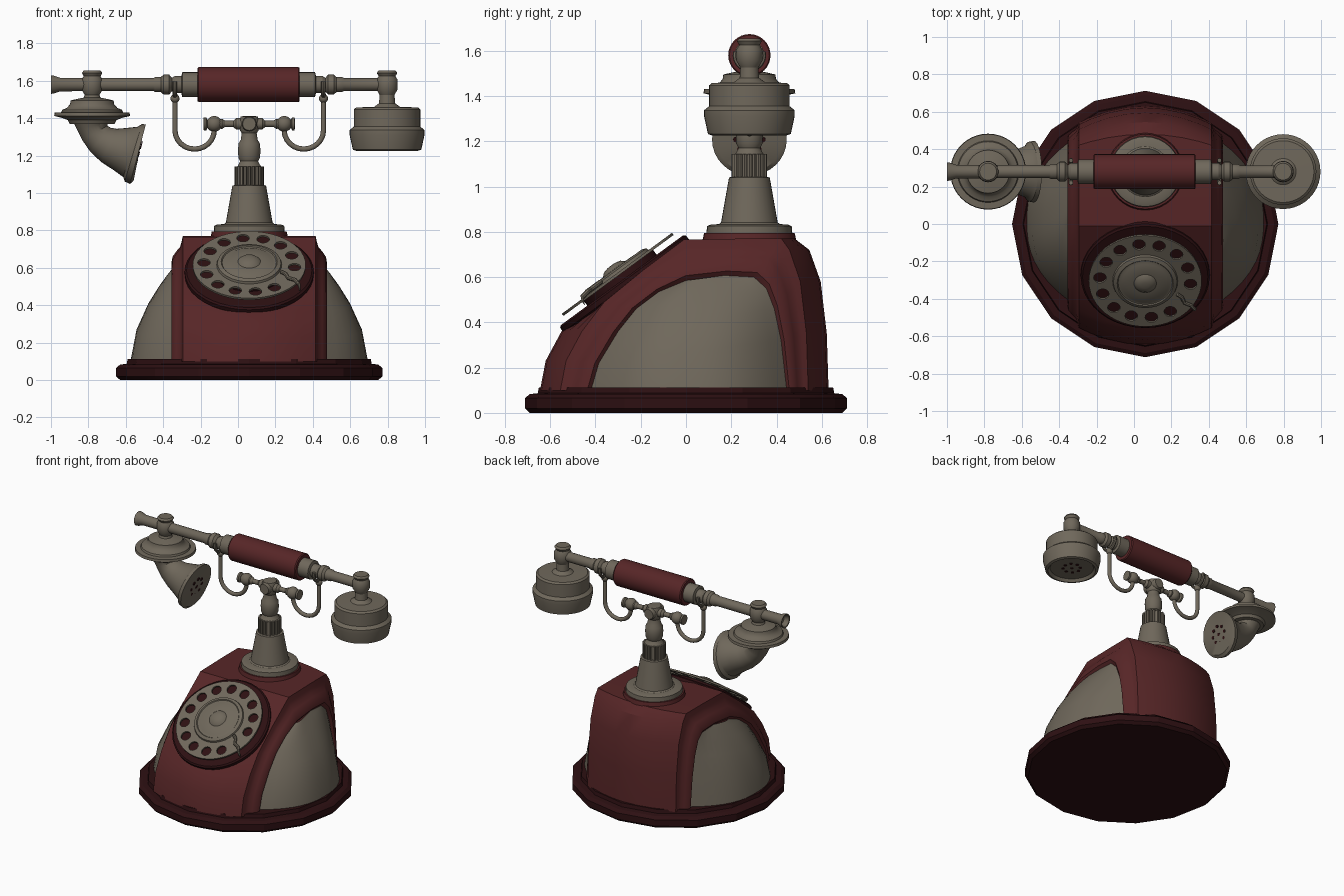
import bpy, bmesh, math
from mathutils import Matrix, Vector

if "Cube" in bpy.data.objects:
    bpy.data.objects.remove(bpy.data.objects["Cube"])

CX, PY, HZ = 0.06, 0.28, 1.58          # body centre x, pedestal y, handset height


def material(name, rgb):
    m = bpy.data.materials.new(name)
    m.diffuse_color = (*rgb, 1)
    m.use_nodes = True
    m.node_tree.nodes["Principled BSDF"].inputs["Base Color"].default_value = m.diffuse_color
    return m


RED = material("deep_red", (0.095, 0.019, 0.02))
DARK = material("dark_red", (0.026, 0.005, 0.006))
GREY = material("warm_grey", (0.16, 0.138, 0.105))


def finish(name, mesh, mat, angle=32):
    ob = bpy.data.objects.new(name, mesh)
    bpy.context.collection.objects.link(ob)
    mesh.materials.clear()
    mesh.materials.append(mat)
    bpy.ops.object.select_all(action='DESELECT')
    ob.select_set(True)
    bpy.context.view_layer.objects.active = ob
    bpy.ops.object.shade_smooth_by_angle(angle=math.radians(angle))
    return ob


def loft(name, rings, mat, closed=True, angle=32):
    """Skin a list of equally long point rings."""
    bm = bmesh.new()
    vs = [[bm.verts.new(p) for p in ring] for ring in rings]
    n = len(rings[0])
    for a, b in zip(vs, vs[1:]):
        for i in range(n if closed else n - 1):
            j = (i + 1) % n
            bm.faces.new((a[i], a[j], b[j], b[i]))
    bmesh.ops.remove_doubles(bm, verts=bm.verts, dist=1e-5)
    bmesh.ops.recalc_face_normals(bm, faces=bm.faces)
    mesh = bpy.data.meshes.new(name)
    bm.to_mesh(mesh)
    bm.free()
    return finish(name, mesh, mat, angle)


def lathe(name, profile, mat, mtx, seg=32, angle=32):
    """Turn (radius, height) points about the local z axis."""
    rings = []
    for r, h in profile:
        rings.append([mtx @ Vector((r * math.cos(2 * math.pi * k / seg),
                                    r * math.sin(2 * math.pi * k / seg), h)) for k in range(seg)])
    return loft(name, rings, mat, angle=angle)


def pipe(name, pts, radii, normal, mat, seg=12):
    """Tube along a planar path whose plane has the given normal."""
    pts, normal, rings = [Vector(p) for p in pts], Vector(normal).normalized(), []
    for i, p in enumerate(pts):
        t = (pts[min(i + 1, len(pts) - 1)] - pts[max(i - 1, 0)]).normalized()
        side = t.cross(normal)
        r = radii[i] if isinstance(radii, list) else radii
        rings.append([p + r * (side * math.cos(2 * math.pi * k / seg)
                               + normal * math.sin(2 * math.pi * k / seg)) for k in range(seg)])
    rings = [[pts[0]] * seg] + rings + [[pts[-1]] * seg]
    return loft(name, rings, mat)


def ball(name, loc, r, mat):
    prof = [(r * math.sin(math.pi * k / 10), -r * math.cos(math.pi * k / 10)) for k in range(11)]
    return lathe(name, prof, mat, Matrix.Translation(loc), 16)


def at(x, y, z=0):
    return Matrix.Translation((x, y, z))


# Sixteen-sided base plate
lathe("base", [(0, 0), (.69, 0), (.712, .02), (.712, .065), (.69, .083), (.655, .087),
               (.65, .113), (0, .113)], DARK, at(CX, 0), 16, 20)

# Red shell: strip profile P blends outward into the panel outline Q
P = [(-.645, .1), (-.62, .23), (-.55, .36), (-.37, .49), (-.19, .63), (-.01, .765),
     (.25, .77), (.48, .77), (.545, .72), (.595, .58), (.622, .35), (.63, .1)]
Q = [(-.42, .1), (-.385, .22), (-.30, .36), (-.22, .46), (-.12, .535), (0, .585),
     (.17, .607), (.30, .60), (.355, .55), (.39, .46), (.42, .32), (.445, .1)]


def column(u, t):
    ring = []
    for (py, pz), (qy, qz) in zip(P, Q):
        w = min(max((abs(py) - .35) / .2, 0), 1)
        py -= math.copysign(.09 * w * min(abs(u) / .355, 1) ** 2, py)
        ring.append((CX + u, py + (qy - py) * t, pz + (qz - pz) * t))
    return ring


half = [(.1, 0), (.2, 0), (.29, 0), (.355, 0), (.362, .2), (.37, .36), (.39, .5),
        (.41, .68), (.416, .88), (.40, 1)]
cols = [(-u, t) for u, t in reversed(half)] + [(0, 0)] + half
loft("body_shell", [column(u, t) for u, t in cols], RED, closed=False)

# Bulging grey side panels inside the shell openings
for s in (-1, 1):
    rows = []
    for i in range(6):
        (ay, az), (by, bz) = Q[i], Q[11 - i]
        row = []
        for k in range(17):
            f = k / 16
            z = az + (bz - az) * f
            bulge = .235 * (1 - min(max((z - .1) / .51, 0), 1) ** 1.8)
            row.append((CX + s * (.40 + bulge * (1 - abs(2 * f - 1) ** 2.5)), ay + (by - ay) * f, z))
        rows.append(row)
    loft("side_panel", rows, GREY, closed=False)

# Dial: mounting plate, spacer, finger wheel, hub and finger stop
D = at(CX, -.265, .562) @ Matrix.Rotation(math.radians(36.3), 4, 'X')
lathe("dial_plate", [(0, -.01), (.335, -.01), (.345, 0), (.345, .022), (.335, .03), (0, .03)], DARK, D, 40)
lathe("dial_spacer", [(.19, .02), (.19, .058)], DARK, D, 32)
cu = bpy.data.curves.new("finger_wheel", 'CURVE')
cu.dimensions, cu.fill_mode, cu.extrude = '2D', 'BOTH', .006


def circle(x, y, r, n):
    sp = cu.splines.new('POLY')
    sp.points.add(n - 1)
    sp.use_cyclic_u = True
    for k, p in enumerate(sp.points):
        a = 2 * math.pi * k / n
        p.co = (x + r * math.cos(a), y + r * math.sin(a), 0, 1)


circle(0, 0, .302, 48)
for k in range(13):
    a = math.radians(-5 + 360 / 14 * k)
    circle(.243 * math.cos(a), .243 * math.sin(a), .034, 14)
tmp = bpy.data.objects.new("wheel_curve", cu)
bpy.context.collection.objects.link(tmp)
wheel = bpy.data.meshes.new_from_object(tmp.evaluated_get(bpy.context.evaluated_depsgraph_get()))
bpy.data.objects.remove(tmp)
wheel.transform(D @ at(0, 0, .062))
finish("finger_wheel", wheel, GREY)
lathe("dial_hub", [(.175, .066), (.17, .08), (.15, .088), (.145, .082), (.135, .082), (.125, .088),
                   (.06, .09), (.045, .104), (.02, .11), (0, .111)], GREY, D, 32)
stop = [(.335, -36, .05), (.325, -35, .074), (.29, -32, .08), (.25, -33, .08), (.22, -27, .08), (.19, -25, .08)]
pipe("finger_stop", [D @ Vector((r * math.cos(math.radians(a)), r * math.sin(math.radians(a)), h))
                     for r, a, h in stop], .011, D.to_3x3() @ Vector((0, 0, 1)), GREY, 8)

# Pedestal: red foot, grey flange, cone, ribbed collar, barrel and neck
lathe("pedestal_foot", [(.21, .75), (.2, .795), (0, .798)], RED, at(CX, PY), 32)
lathe("pedestal", [(.19, .79), (.187, .825), (.17, .832), (.135, .834), (.125, .842), (.09, 1.04),
                   (.066, 1.045), (.066, 1.14), (.058, 1.15), (.048, 1.17), (.058, 1.19), (.06, 1.23),
                   (.057, 1.265), (.045, 1.285), (.04, 1.32), (.05, 1.335), (.052, 1.39),
                   (.045, 1.41), (0, 1.413)], GREY, at(CX, PY))
for k in range(20):
    a = 2 * math.pi * k / 20
    lathe("collar_rib", [(0, 1.043), (.01, 1.043), (.01, 1.143), (0, 1.143)], GREY,
          at(CX + .07 * math.cos(a), PY + .07 * math.sin(a)), 6)
lathe("cross_hub", [(0, -.065), (.035, -.065), (.04, -.055), (.04, .055), (.035, .065), (0, .065)],
      GREY, at(CX, PY, 1.37) @ Matrix.Rotation(math.pi / 2, 4, 'X'), 20)

# Cradle: arm, ball, finial, hook and fork on both sides
for s in (-1, 1):
    ax = at(CX, PY, 1.37) @ Matrix.Rotation(s * math.pi / 2, 4, 'Y')
    lathe("cradle_arm", [(.03, 0), (.03, .07), (.017, .085), (.017, .13), (.027, .145), (.02, .21),
                         (.02, .222), (.035, .23), (.035, .243), (0, .245)], GREY, ax, 16)
    ball("arm_ball", (CX + s * .187, PY, 1.37), .042, GREY)
    path = [(CX + s * .187, PY, 1.37)]
    for k in range(13):
        a = math.pi + math.pi * k / 12
        path.append((CX + s * (.292 + .105 * math.cos(a)), PY, 1.335 + .1 * math.sin(a)))
    path.append((CX + s * .397, PY, 1.53))
    pipe("cradle_hook", path, .014, (0, 1, 0), GREY)
    ball("hook_bead", (CX + s * .397, PY, 1.505), .024, GREY)
    fork = []
    for k in range(13):
        a = math.radians(165 + 210 * k / 12)
        fork.append((CX + s * .397, PY + .062 * math.cos(a), HZ + .062 * math.sin(a)))
    pipe("cradle_fork", fork, .012, (1, 0, 0), GREY, 8)

# Handset bar and red grip, turned along x
H = at(0, PY, HZ) @ Matrix.Rotation(math.pi / 2, 4, 'Y')
side = [(.066, .26), (.066, .355), (.046, .36), (.046, .395), (.036, .41), (.053, .425), (.053, .455),
        (.04, .47), (.04, .5), (.034, .51)]
left = [(0, -.96), (.03, -.965), (.042, -.998), (.05, -1), (.048, -.985), (.036, -.95)]
bar = left + [(r, .057 - h) for r, h in reversed(side)] + [(r, .057 + h) for r, h in side]
lathe("handset_bar", bar + [(.034, .8), (0, .8)], GREY, H, 24)
lathe("handset_grip", [(.06, -.217), (.088, -.217), (.0935, -.21), (.0935, .323), (.088, .33),
                       (.06, .33)], RED, H, 32)

# Earpiece on the right end
post = [(0, 1.655), (.045, 1.655), (.055, 1.642), (.045, 1.625), (.057, 1.605), (.057, 1.555), (.04, 1.525)]
lathe("earpiece", post + [(.043, 1.48), (.07, 1.46), (.165, 1.458), (.178, 1.447), (.178, 1.355),
                          (.2, 1.337), (.2, 1.31), (.183, 1.232), (.165, 1.226), (.15, 1.245),
                          (0, 1.245)], GREY, at(.797, PY), 40)

# Mouthpiece flange on the left end, and its bent horn
lathe("mouthpiece_flange", post + [(.045, 1.51), (.08, 1.503), (.115, 1.495), (.118, 1.475), (.135, 1.455),
                                   (.16, 1.445), (.165, 1.432), (.2, 1.43), (.203, 1.412), (.16, 1.402),
                                   (.13, 1.39), (.12, 1.37), (0, 1.37)], GREY, at(-.78, PY), 40)
horn = [(-.78, 1.40, .11), (-.78, 1.36, .085), (-.765, 1.32, .077), (-.735, 1.285, .084), (-.69, 1.255, .098),
        (-.63, 1.235, .118), (-.575, 1.22, .14), (-.56, 1.215, .16), (-.535, 1.208, .165), (-.53, 1.207, .145)]
pipe("mouthpiece_horn", [(x, PY, z) for x, z, r in horn], [r for x, z, r in horn], (0, 1, 0), GREY, 32)

# Sound holes as thin dark discs on both faces
mouth = at(-.529, PY, 1.207) @ Matrix.Rotation(math.radians(104.5), 4, 'Y')
ear = at(.797, PY, 1.244) @ Matrix.Rotation(math.pi, 4, 'X')
for face in (mouth, ear):
    for k in range(9):
        a, r = 2 * math.pi * k / 8, (0 if k == 8 else .06)
        lathe("sound_hole", [(.012, -.003), (.012, .002), (0, .002)], DARK,
              face @ at(r * math.cos(a), r * math.sin(a)), 8)
